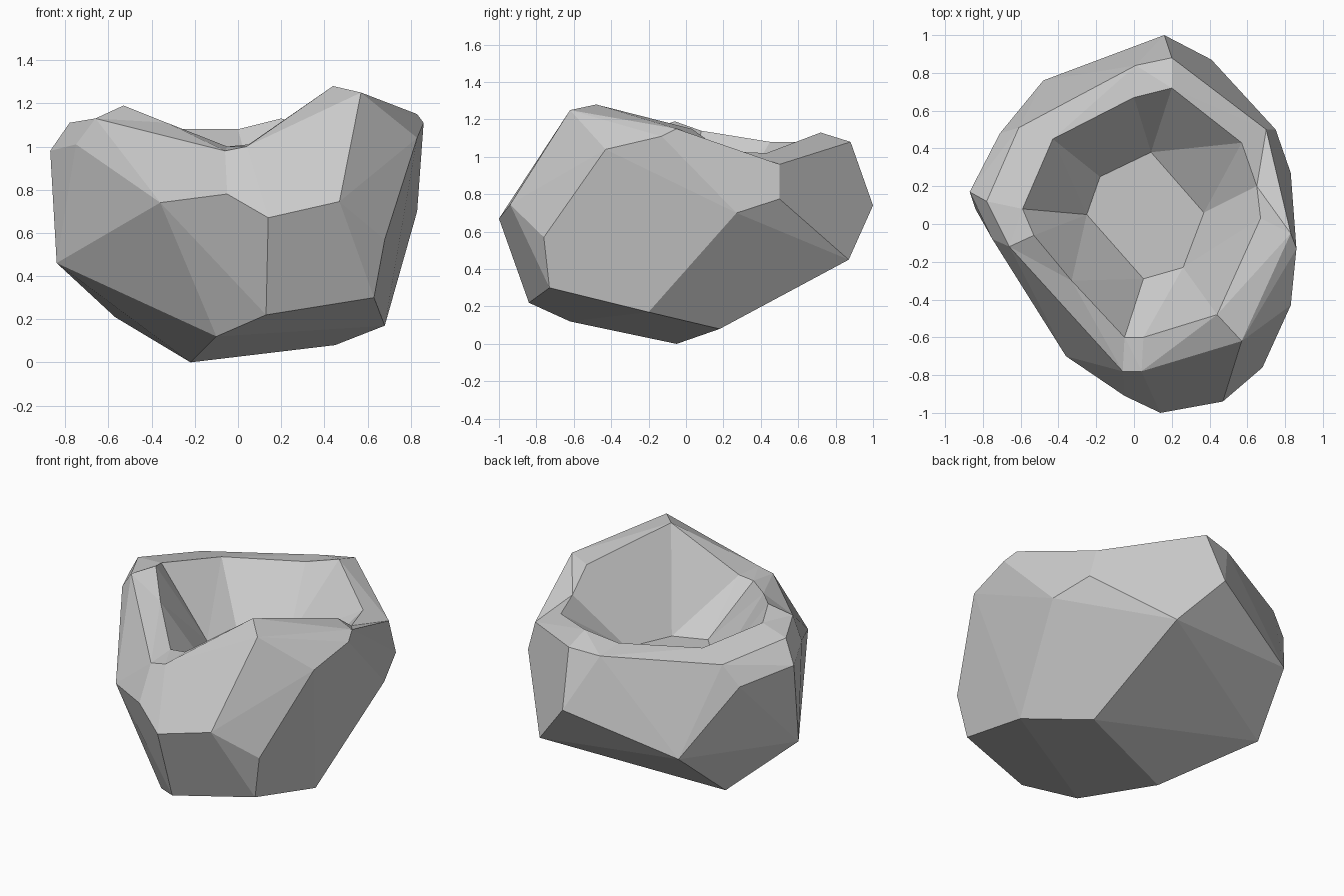
import bpy
import bmesh
import math
from mathutils import Vector

cube = bpy.data.objects.get("Cube")
if cube:
    bpy.data.objects.remove(cube, do_unlink=True)

# Corners of the chiselled stone, from its underside up to the crater floor
underside = [(.63, -.73, .3), (.68, -.2, .17), (.45, .18, .08), (-.22, -.05, 0),
             (-.1, -.62, .12), (.13, -.84, .22), (-.57, .42, .21), (-.84, .08, .46)]
flanks = [(.14, -1, .67), (.47, -.94, .745), (.68, -.76, .57), (.83, -.43, 1.04),
          (.86, -.13, 1.11), (.83, .27, .7), (.75, .5, .775), (.41, .87, .45),
          (.16, 1, .74), (-.48, .76, .51), (-.71, .48, .92), (-.87, .17, .98),
          (-.75, -.08, 1.01), (-.36, -.7, .74), (-.05, -.91, .78)]
outer_rim = [(.57, -.62, 1.25), (.04, -.78, 1), (-.06, -.78, .98), (-.66, -.12, 1.13),
             (-.78, .12, 1.11), (-.61, .51, 1.045), (.01, .84, 1.06), (.2, .88, 1.08),
             (.7, .5, .96), (.77, .22, 1.01), (.83, -.05, 1.15)]
inner_rim = [(.44, -.48, 1.28), (.67, .03, 1.15), (.65, .2, 1.03), (.57, .43, 1.02),
             (.2, .72, 1.13), (0, .67, 1.08), (-.43, .45, 1.08), (-.59, .08, 1.14),
             (-.53, -.06, 1.19), (-.33, -.3, 1.11), (-.05, -.6, 1), (.05, -.6, 1.01)]
floor = [(.09, .38, .74), (.37, .06, .72), (.26, -.23, .71), (.05, -.29, .72),
         (-.25, .05, .75), (-.18, .25, .75)]

bm = bmesh.new()


def add_points(points):
    return [bm.verts.new(p) for p in points]


def around(verts):
    """Order a ring of corners counterclockwise about the crater."""
    return sorted(verts, key=lambda v: math.atan2(v.co.y - .03, v.co.x - .07))


def zip_rings(a, b):
    """Join two rings with triangles, always taking the shorter diagonal."""
    start = min(range(len(b)), key=lambda k: (b[k].co - a[0].co).length)
    b = b[start:] + b[:start]
    i = j = 0
    na, nb = len(a), len(b)
    while i < na or j < nb:
        p, q = a[i % na], b[j % nb]
        p2, q2 = a[(i + 1) % na], b[(j + 1) % nb]
        if j == nb or (i < na and (p2.co - q.co).length < (q2.co - p.co).length):
            bm.faces.new((p, p2, q))
            i += 1
        else:
            bm.faces.new((p, q2, q))
            j += 1


# Faceted outer shell, opened at the top
rim = add_points(outer_rim)
shell = add_points(underside + flanks) + rim
bmesh.ops.convex_hull(bm, input=shell)
cap = [f for f in bm.faces if all(v in rim for v in f.verts)]
bmesh.ops.delete(bm, geom=cap, context='FACES')
loose = [v for v in bm.verts if not v.link_faces]
bmesh.ops.delete(bm, geom=loose, context='VERTS')
opening = list({v for e in bm.edges if e.is_boundary for v in e.verts})

# Bevelled lip, sloping crater walls and crater floor
lip = around(add_points(inner_rim))
base = around(add_points(floor))
zip_rings(around(opening), lip)
zip_rings(lip, base)
bm.faces.new(base)

bmesh.ops.recalc_face_normals(bm, faces=bm.faces)
bmesh.ops.dissolve_limit(bm, angle_limit=math.radians(3), verts=bm.verts, edges=bm.edges)

mesh = bpy.data.meshes.new("hollow_rock")
bm.to_mesh(mesh)
bm.free()
rock = bpy.data.objects.new("hollow_rock", mesh)
bpy.context.collection.objects.link(rock)

# Plain grey stone
stone = bpy.data.materials.new("grey_stone")
stone.use_nodes = True
grey = (.6, .6, .6, 1)
stone.diffuse_color = grey
stone.node_tree.nodes["Principled BSDF"].inputs["Base Color"].default_value = grey
mesh.materials.append(stone)
